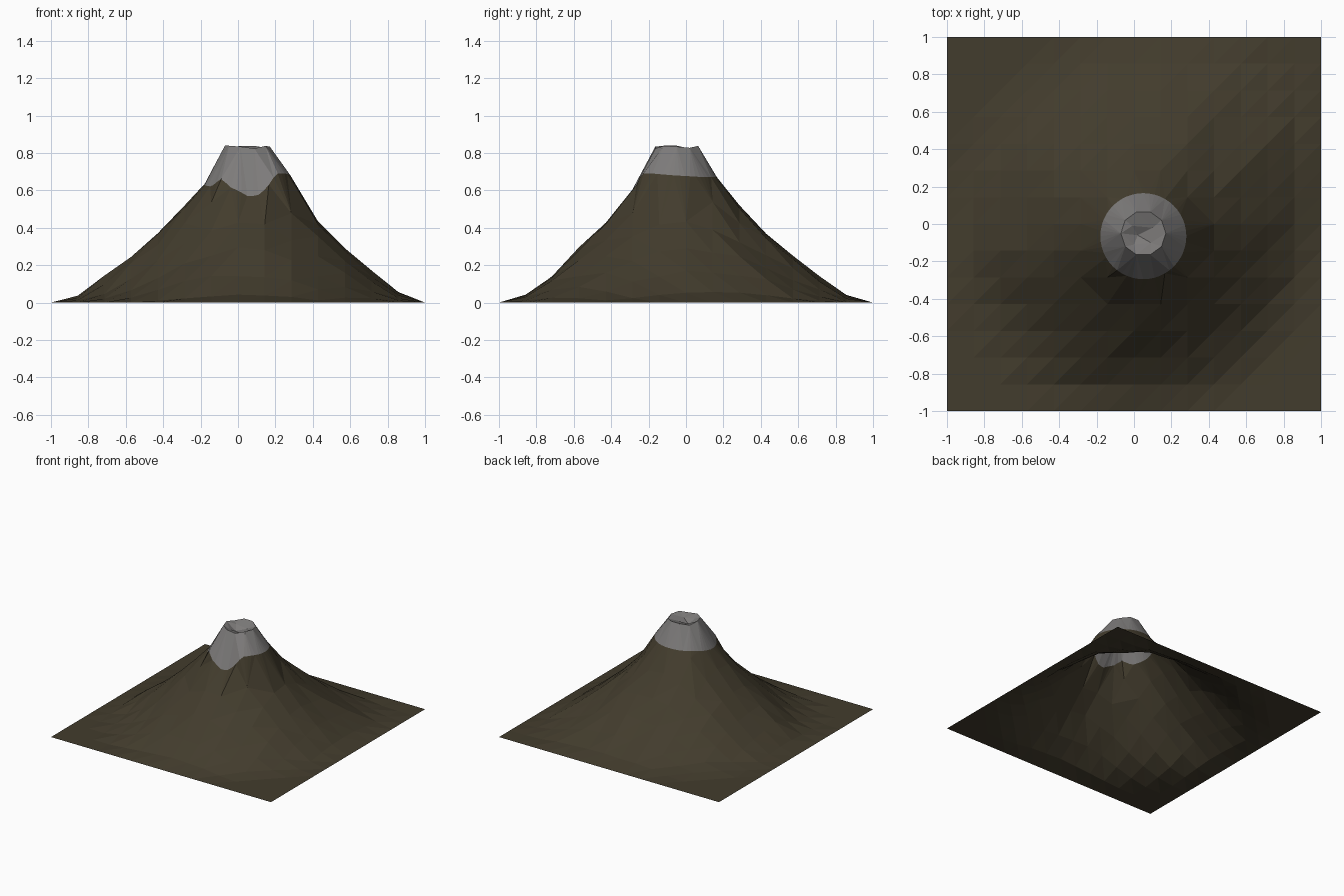
import bpy, math, random
from mathutils import Vector, noise
from mathutils.geometry import delaunay_2d_cdt

if "Cube" in bpy.data.objects:
    bpy.data.objects.remove(bpy.data.objects["Cube"])

random.seed(4)
N = 14                                   # cells per side of the terrain grid
RIM = Vector((0.05, -0.05))
CAP = Vector((0.05, -0.065))


def lerp_table(table, x):
    for (a, za), (b, zb) in zip(table, table[1:]):
        if x <= b:
            return za + (zb - za) * (x - a) / (b - a)
    return table[-1][1]


# height of the slope against distance from the axis
SLOPE = [(0, .85), (.12, .83), (.24, .66), (.29, .56), (.39, .44), (.55, .285),
         (.7, .15), (.86, .035), (1.0, 0), (2, 0)]
# height of the grey cap's lower edge against angle
CAP_Z = [(0, .68), (45, .67), (90, .67), (135, .66), (180, .63), (214, .62),
         (225, .645), (235, .665), (244, .62), (257, .60), (270, .57), (283, .57),
         (296, .61), (312, .69), (330, .69), (360, .68)]


def slope_z(x, y):
    p = Vector((x, y))
    if max(abs(x), abs(y)) > .99:
        return 0
    # the axis leans: centred at the foot, off centre at the top
    p -= RIM * max(0, 1 - p.length)
    r = p.length
    a = math.atan2(p.y, p.x)
    # the back right foot reaches further out
    r *= 1 - .13 * math.exp(-((a - .75) / .5) ** 2) * min(1, max(0, (r - .35) / .5))
    # ravines and spurs, strongest half way down and on the right
    wave = noise.noise(Vector((math.cos(a) * 2.3, math.sin(a) * 2.3, r * 1.5)))
    band = max(0, math.sin(math.pi * min(1, max(0, (r - .2) / .85))))
    rough = .022 if p.x > 0 or p.y < 0 else .01
    z = lerp_table(SLOPE, r * (1 + .05 * wave * band))
    return max(0, z + random.uniform(-.5, .5) * rough * band)


pts, zs, edges, index = [], [], [], {}


def add(x, y, z):
    pts.append(Vector((x, y)))
    zs.append(z)
    return len(pts) - 1


# terrain grid outside the cap
for j in range(N + 1):
    for i in range(N + 1):
        x, y = -1 + 2 * i / N, -1 + 2 * j / N
        if (Vector((x, y)) - CAP).length > .27:
            index[i, j] = add(x, y, slope_z(x, y))
for (i, j), k in index.items():
    if (i + 1, j + 1) in index and (Vector((pts[k].x + 1 / N, pts[k].y + 1 / N)) - CAP).length > .4:
        edges.append((k, index[i + 1, j + 1]))


def ring(centre, radius, count, height):
    ids = []
    for n in range(count):
        a = 2 * math.pi * n / count
        ids.append(add(centre.x + radius * math.cos(a), centre.y + radius * math.sin(a),
                       height(math.degrees(a))))
    edges.extend((ids[n], ids[(n + 1) % count]) for n in range(count))


# cap edge, crater rim, shallow crater floor
ring(CAP, .23, 48, lambda d: lerp_table(CAP_Z, d))
ring(RIM, .12, 10, lambda d: .827 + random.uniform(-.004, .012))
for x, y, z in [(.02, -.06, .785), (.10, -.02, .81), (-.01, -.01, .815),
                (.09, -.10, .805), (.0, -.11, .815)]:
    add(x, y, z)

verts, _, faces, origin, _, _ = delaunay_2d_cdt(pts, edges, [], 0, 1e-5)
coords = [(v.x, v.y, zs[o[0]]) for v, o in zip(verts, origin)]


def material(name, colour):
    m = bpy.data.materials.new(name)
    m.diffuse_color = (*colour, 1)
    m.use_nodes = True
    m.node_tree.nodes["Principled BSDF"].inputs["Base Color"].default_value = m.diffuse_color
    return m


mesh = bpy.data.meshes.new("volcano")
mesh.from_pydata(coords, [], faces)
mesh.materials.append(material("brown earth", (.055, .045, .026)))
mesh.materials.append(material("grey rock", (.205, .198, .195)))
# grey inside the cap circle, brown elsewhere
for f in mesh.polygons:
    f.material_index = int((f.center.xy - CAP).length < .2295)
    if f.normal.z < 0:
        f.flip()
bpy.context.collection.objects.link(bpy.data.objects.new("volcano", mesh))
